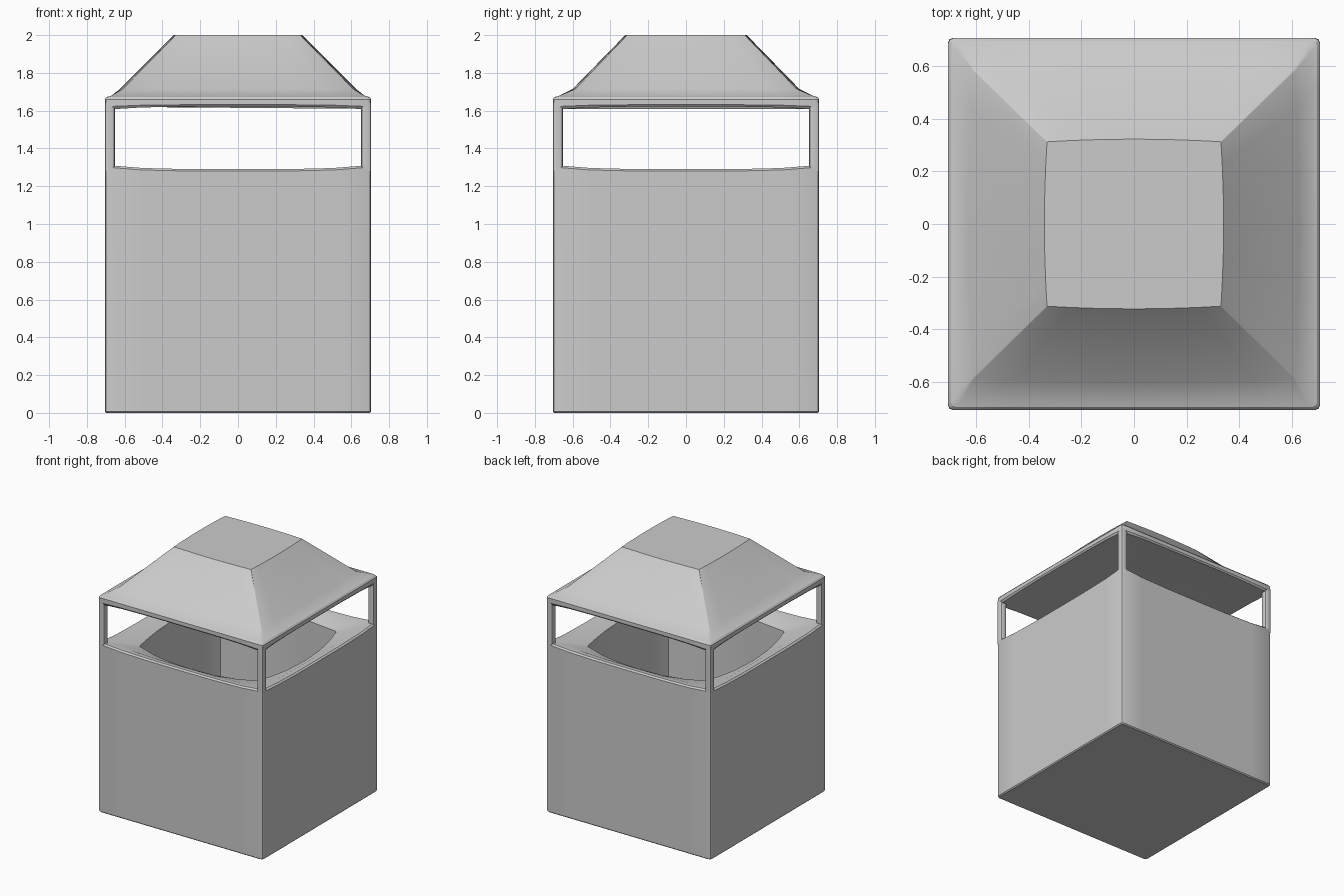
import bpy, bmesh, math

if "Cube" in bpy.data.objects:
    bpy.data.objects.remove(bpy.data.objects["Cube"])


def ring(hx, hy, z, c=0.02, bow=0.0, sag=0.0):
    """Softened rectangle; sides may bow outwards and rise towards the corners."""
    pts = []
    for k in range(4):
        a, b = (hx, hy) if k % 2 == 0 else (hy, hx)
        co, si = round(math.cos(k * math.pi / 2)), round(math.sin(k * math.pi / 2))
        e = a - c
        side = [(t * e, -(b + bow * (1 - t * t)), z + sag * t ** 4)
                for t in (-1, -0.75, -0.4, 0, 0.4, 0.75, 1)]
        side.append((a - c * 0.3, -(b - c * 0.3), z + sag))
        pts += [(x * co - y * si, x * si + y * co, w) for x, y, w in side]
    return pts


def loft(name, rings):
    """Skin successive rings and cap both ends."""
    bm = bmesh.new()
    loops = [[bm.verts.new(p) for p in r] for r in rings]
    n = len(loops[0])
    for a, b in zip(loops, loops[1:]):
        for i in range(n):
            j = (i + 1) % n
            bm.faces.new((a[i], a[j], b[j], b[i]))
    bm.faces.new(loops[0][::-1])
    bm.faces.new(loops[-1])
    bmesh.ops.recalc_face_normals(bm, faces=bm.faces)
    return finish(name, bm)


def finish(name, bm):
    me = bpy.data.meshes.new(name)
    bm.to_mesh(me)
    bm.free()
    ob = bpy.data.objects.new(name, me)
    bpy.context.collection.objects.link(ob)
    bpy.ops.object.select_all(action='DESELECT')
    ob.select_set(True)
    bpy.context.view_layer.objects.active = ob
    bpy.ops.object.shade_smooth_by_angle(angle=math.radians(25))
    return ob


# Bin body: outer walls, sloping lip and hollow liner
H = 0.705
loft("bin_body", [
    ring(H - 0.008, H - 0.008, 0),
    ring(H, H, 0.008),
    ring(H, H, 1.28, sag=0.02),
    ring(H - 0.012, H - 0.012, 1.29, sag=0.02),
    ring(0.65, 0.65, 1.285, sag=0.02),
    ring(0.5, 0.5, 1.24, bow=0.07, sag=0.015),
    ring(0.5, 0.5, 0.05, bow=0.07),
])

# Hood: flat underside, rounded rim, flared hip roof with flat top
loft("hood", [
    ring(0.65, 0.65, 1.625, sag=-0.015),
    ring(H - 0.01, H - 0.01, 1.622, sag=-0.015),
    ring(H, H, 1.632, sag=-0.01),
    ring(H, H, 1.66),
    ring(H - 0.01, H - 0.01, 1.672),
    ring(0.67, 0.67, 1.68),
    ring(0.61, 0.585, 1.715, c=0.005, bow=0.015),
    ring(0.33, 0.312, 2.0, c=0.003, bow=0.01),
])

# Four corner posts
for sx in (-1, 1):
    for sy in (-1, 1):
        bm = bmesh.new()
        bmesh.ops.create_cube(bm, size=1)
        for v in bm.verts:
            v.co = (v.co.x * 0.054 + sx * (H - 0.027),
                    v.co.y * 0.054 + sy * (H - 0.027), v.co.z * 0.36 + 1.46)
        edges = [e for e in bm.edges if abs(e.verts[0].co.z - e.verts[1].co.z) > 0.1]
        bmesh.ops.bevel(bm, geom=edges, offset=0.016, segments=2, profile=0.5, affect='EDGES')
        finish(f"corner_post_{'left' if sx < 0 else 'right'}_{'front' if sy < 0 else 'back'}", bm)
